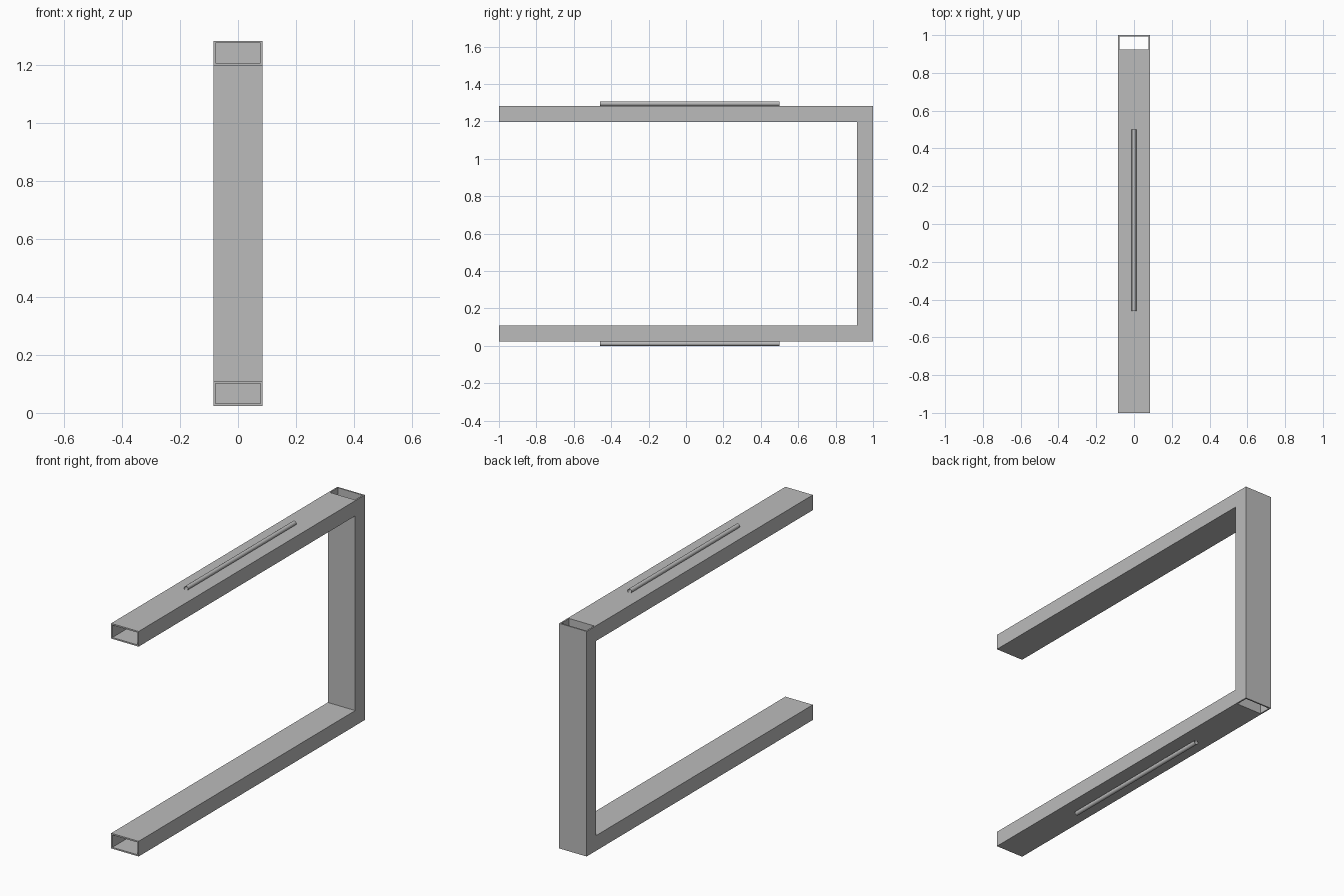
import bpy, bmesh
from math import pi
from mathutils import Matrix, Vector

cube = bpy.data.objects.get("Cube")
if cube:
    bpy.data.objects.remove(cube, do_unlink=True)

HALF_W = 0.085      # half width of the tubing
DEPTH = 0.085       # tubing thickness
WALL = 0.008        # tubing wall
BOTTOM, TOP = 0.024, 1.283
ROD_R = 0.012

steel = bpy.data.materials.new("grey steel")
steel.use_nodes = True
GREY = (0.5, 0.5, 0.5, 1)
steel.diffuse_color = GREY
steel.node_tree.nodes["Principled BSDF"].inputs["Base Color"].default_value = GREY


def make_object(name, bm):
    mesh = bpy.data.meshes.new(name)
    bm.to_mesh(mesh)
    bm.free()
    mesh.materials.append(steel)
    obj = bpy.data.objects.new(name, mesh)
    bpy.context.collection.objects.link(obj)
    return obj


def box(name, lo, hi):
    lo, hi = Vector(lo), Vector(hi)
    bm = bmesh.new()
    size = Matrix.Diagonal((hi - lo).to_4d())
    bmesh.ops.create_cube(bm, size=1, matrix=Matrix.Translation((lo + hi) / 2) @ size)
    return make_object(name, bm)


# Frame: C-shaped side profile extruded across its width
inner = 1 - DEPTH
profile = [(-1, BOTTOM), (1, BOTTOM), (1, TOP), (-1, TOP), (-1, TOP - DEPTH),
           (inner, TOP - DEPTH), (inner, BOTTOM + DEPTH), (-1, BOTTOM + DEPTH)]
bm = bmesh.new()
side = bm.faces.new([bm.verts.new((-HALF_W, y, z)) for y, z in profile])
swept = bmesh.ops.extrude_face_region(bm, geom=[side])["geom"]
bmesh.ops.translate(bm, vec=(2 * HALF_W, 0, 0),
                    verts=[v for v in swept if isinstance(v, bmesh.types.BMVert)])
bmesh.ops.recalc_face_normals(bm, faces=bm.faces)
frame = make_object("frame", bm)

# Hollow the arms from the front and the upright from end to end
w = HALF_W - WALL
cutters = [box("arm_bore", (-w, -1.1, z + WALL), (w, inner, z + DEPTH - WALL))
           for z in (BOTTOM, TOP - DEPTH)]
cutters.append(box("upright_bore", (-w, inner + WALL, BOTTOM - 0.1),
                   (w, 1 - WALL, TOP + 0.1)))
bpy.context.view_layer.objects.active = frame
for cutter in cutters:
    cutter.hide_render = True
    mod = frame.modifiers.new("bore", "BOOLEAN")
    mod.operation, mod.solver, mod.object = "DIFFERENCE", "EXACT", cutter
    bpy.ops.object.modifier_apply(modifier=mod.name)
    bpy.data.objects.remove(cutter, do_unlink=True)

# Thin open-ended rods along the outside of both arms, facing inward
for name, z in (("lower_rod", BOTTOM - ROD_R), ("upper_rod", TOP + ROD_R)):
    bm = bmesh.new()
    place = Matrix.Translation((0, 0.02, z)) @ Matrix.Rotation(pi / 2, 4, "X")
    bmesh.ops.create_cone(bm, cap_ends=False, segments=16, radius1=ROD_R,
                          radius2=ROD_R, depth=0.96, matrix=place)
    bmesh.ops.recalc_face_normals(bm, faces=bm.faces)
    bmesh.ops.reverse_faces(bm, faces=bm.faces)
    for face in bm.faces:
        face.smooth = True
    make_object(name, bm)
